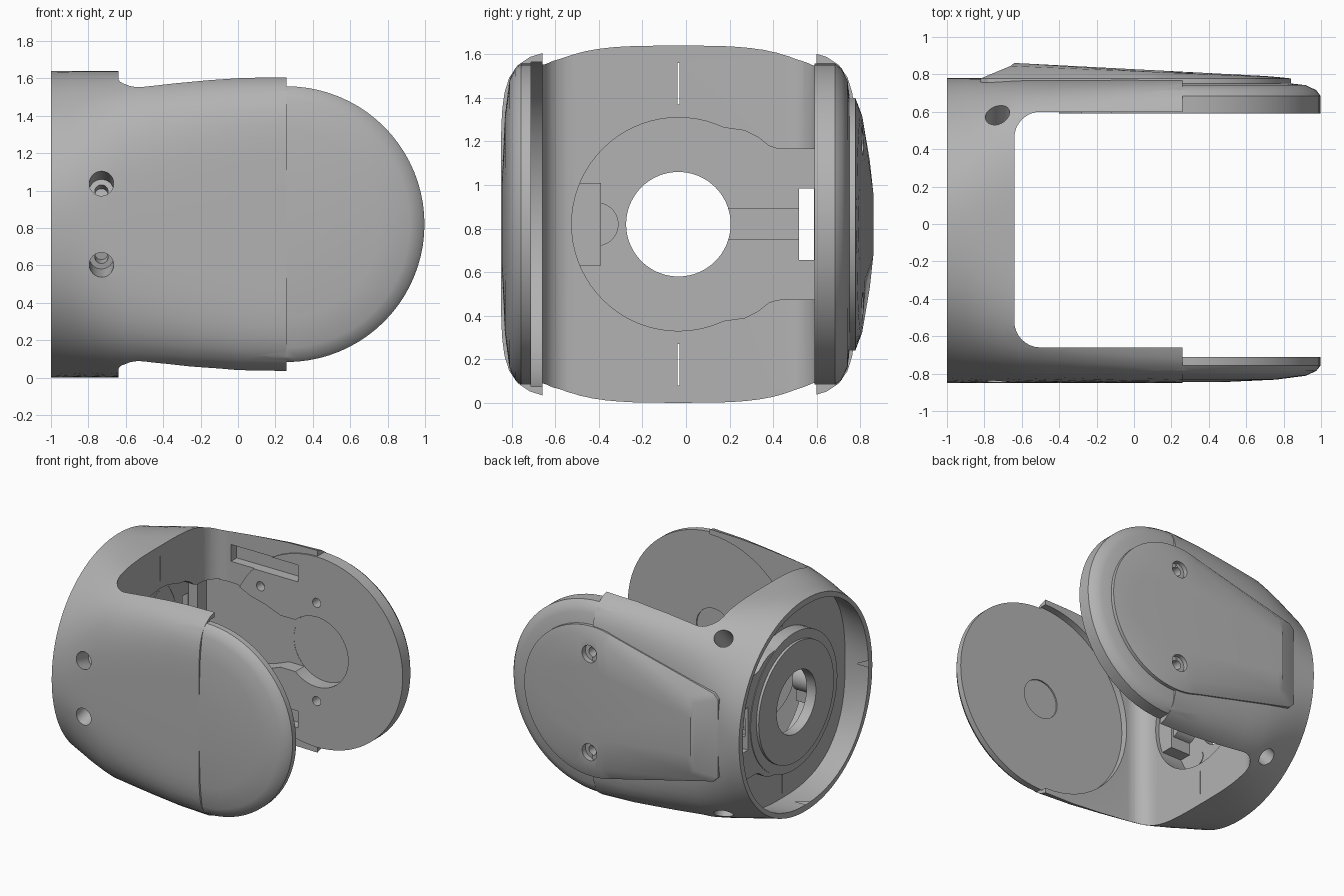
import bpy, bmesh, math
from mathutils import Vector

cube = bpy.data.objects.get("Cube")
if cube:
    bpy.data.objects.remove(cube, do_unlink=True)

grey = bpy.data.materials.new("plain grey")
grey.use_nodes = True
tone = (0.45, 0.45, 0.45, 1)
grey.diffuse_color = tone
grey.node_tree.nodes["Principled BSDF"].inputs["Base Color"].default_value = tone

CY, CZ = -0.035, 0.82      # centre line of the shell
PIVOT = 0.26               # x of the arm disc centres
HALF = 0.815               # half width of the shell


def loft(name, rings):
    """Skin closed rings of equal length and cap both ends."""
    bm = bmesh.new()
    loops = [[bm.verts.new(p) for p in ring] for ring in rings]
    count = len(loops[0])
    for a, b in zip(loops, loops[1:]):
        for i in range(count):
            j = (i + 1) % count
            bm.faces.new((a[i], a[j], b[j], b[i]))
    bm.faces.new(loops[0])
    bm.faces.new(loops[-1])
    bmesh.ops.recalc_face_normals(bm, faces=bm.faces)
    mesh = bpy.data.meshes.new(name)
    bm.to_mesh(mesh)
    bm.free()
    mesh.materials.append(grey)
    ob = bpy.data.objects.new(name, mesh)
    bpy.context.collection.objects.link(ob)
    return ob


def box(x0, x1, y0, y1, z0, z1):
    return loft("block", [[(x, y0, z0), (x, y1, z0), (x, y1, z1), (x, y0, z1)]
                          for x in (x0, x1)])


def tube(start, end, radius, sides=48):
    start, end = Vector(start), Vector(end)
    turn = (end - start).to_track_quat('Z', 'X')
    circle = [turn @ Vector((radius * math.cos(math.tau * i / sides),
                             radius * math.sin(math.tau * i / sides), 0))
              for i in range(sides)]
    return loft("tube", [[c + p for c in circle] for p in (start, end)])


def mirrored(half):
    """Close a half outline by mirroring its second coordinate."""
    return half + [(a, -b) for a, b in reversed(half)]


def combine(target, tool, operation):
    mod = target.modifiers.new("combine", 'BOOLEAN')
    mod.operation, mod.object, mod.solver = operation, tool, 'EXACT'
    bpy.ops.object.select_all(action='DESELECT')
    bpy.context.view_layer.objects.active = target
    target.select_set(True)
    bpy.ops.object.modifier_apply(modifier=mod.name)
    bpy.data.objects.remove(tool, do_unlink=True)


def cut(target, tool):
    combine(target, tool, 'DIFFERENCE')


def add(target, tool):
    combine(target, tool, 'UNION')


def section(x, half_y, half_z, power, sides=96):
    """Rounded-square section across the x axis."""
    ring = []
    for i in range(sides):
        a = math.tau * i / sides
        c, s = math.cos(a), math.sin(a)
        r = (abs(c) ** power + abs(s) ** power) ** (-1 / power)
        ring.append((x, CY + half_y * r * c, CZ + half_z * r * s))
    return ring


# Outer shell, from a round rim to boxy arms
stations = [(-1, 0.82, 2.05), (-0.9, 0.82, 2.35), (-0.8, 0.82, 2.75), (-0.7, 0.82, 3.2),
            (-0.6, 0.82, 3.7), (-0.45, 0.815, 4.2), (-0.25, 0.814, 4.9), (0, 0.812, 6),
            (PIVOT, 0.806, 7)]
body = loft("fork_housing", [section(x, HALF, hz, n) for x, hz, n in stations])

# Gap between the arms, with filleted inner corners
BACK, LOW, HIGH, FILLET = -0.64, -0.66, 0.6, 0.14
outline = [(1.2, LOW)]
for side, centre in ((-1, LOW + FILLET), (1, HIGH - FILLET)):
    steps = range(9) if side < 0 else range(8, -1, -1)
    for i in steps:
        a = math.pi / 2 * i / 8
        outline.append((BACK + FILLET - FILLET * math.sin(a),
                        centre + side * FILLET * math.cos(a)))
outline.append((1.2, HIGH))
cut(body, loft("gap", [[(x, y, z) for x, y in outline] for z in (-0.5, 2.2)]))

# Rear cavity
cut(body, loft("cavity", [section(x, 0.768, 0.772, n)
                          for x, n in ((-1.1, 2.05), (-0.9, 2.3), (-0.8, 2.6))]))


def along(x0, x1, radius, y=CY, z=CZ):
    return tube((x0, y, z), (x1, y, z), radius, 72)


def channel(x0, x1, grow):
    """Shouldered channel from the cup towards the rear arm."""
    half = [(0.1, 0.455), (0.2, 0.44), (0.27, 0.43), (0.33, 0.4), (0.38, 0.36),
            (0.42, 0.347), (0.592 + grow, 0.345)]
    return loft("channel", [[(x, y, CZ + math.copysign(abs(dz) + grow, dz))
                             for y, dz in mirrored(half)] for x in (x0, x1)])


# Bearing cup standing in the cavity, hollow from the fork side
add(body, along(-0.9, -0.68, 0.53))
add(body, channel(-0.895, -0.685, 0.04))
add(body, along(-0.92, -0.88, 0.46))
cut(body, along(-0.84, -0.5, 0.49))
cut(body, channel(-0.838, -0.5, 0))
add(body, box(-0.86, -0.67, -0.56, -0.39, CZ - 0.19, CZ + 0.19))
add(body, along(-0.86, -0.69, 0.1, -0.41))
cut(body, box(-0.87, -0.8, 0.1, 0.53, CZ - 0.07, CZ + 0.07))
cut(body, box(-1.1, -0.6, 0.52, 0.588, CZ - 0.165, CZ + 0.165))
cut(body, along(-1.2, -0.5, 0.24))

# Split slits in the bearing wall
for side in (-1, 1):
    z0, z1 = sorted((CZ + side * 0.55, CZ + side * 0.74))
    cut(body, box(-0.95, -0.6, CY - 0.004, CY + 0.004, z0, z1))


def disc(name, profile, sides=80):
    return loft(name, [[(PIVOT + r * math.cos(math.tau * i / sides), y,
                         CZ + r * math.sin(math.tau * i / sides)) for i in range(sides)]
                       for r, y in profile])


# Round arm ends
add(body, disc("rear_end", [(0.737, 0.59), (0.737, 0.685), (0.715, 0.715), (0.66, 0.742),
                            (0.5, 0.761), (0.2, 0.775)]))
add(body, disc("front_end", [(0.737, -0.705), (0.737, -0.757), (0.715, -0.785),
                             (0.66, -0.811), (0.5, -0.832), (0.2, -0.846)]))


def across(y0, y1, radius, x=PIVOT, z=CZ):
    return tube((x, y0, z), (x, y1, z), radius, 64)


# Round recess and centre mark inside the front arm
cut(body, across(-0.712, -0.5, 0.746))
cut(body, across(-0.722, -0.6, 0.15))

# Keyhole pocket, continuing the channel, and side pockets inside the rear arm
cut(body, across(0.5, 0.7, 0.27))
neck = [(-0.76, 0.343), (-0.42, 0.335), (-0.3, 0.28), (-0.18, 0.25), (-0.05, 0.2), (PIVOT, 0.2)]
cut(body, loft("neck", [[(x, y, CZ + z) for x, z in mirrored(neck)] for y in (0.5, 0.698)]))
for side in (-1, 1):
    z0, z1 = sorted((CZ + side * 0.5, CZ + side * 0.63))
    cut(body, box(-0.48, 0.1, 0.5, 0.67, z0, z1))
    cut(body, across(0.5, 0.95, 0.035, z=CZ + side * 0.38))
    cut(body, across(0.5, 0.66, 0.035, x=-0.22, z=CZ + side * 0.38))

# Stepped radial screw bores round the base
for dy, dz in ((-0.8, 0.215), (0.62, 0.68)):
    for side in (-1, 1):
        ray = Vector((0, dy, side * dz)).normalized()
        hub = Vector((-0.73, CY, CZ))
        cut(body, tube(hub + ray * 0.68, hub + ray * 1.2, 0.065))
        cut(body, tube(hub + ray * 0.6, hub + ray * 0.8, 0.035))

# Domed cover plate on the rear arm
half = [(PIVOT + 0.58 * math.cos(math.radians(a)), 0.58 * math.sin(math.radians(a)))
        for a in range(3, 111, 5)]
half += [(-0.78, 0.34), (-0.82, 0.3)]
rim = mirrored(half)
shoulder = [(-0.66 + (x + 0.82) * 0.87, z * 0.87) for x, z in rim]
crown = [(-0.64 + (x + 0.82) * 0.81, z * 0.45) for x, z in rim]
cover = loft("cover_plate", [
    [(x, 0.72, CZ + z) for x, z in rim],
    [(x, 0.778, CZ + z) for x, z in rim],
    [(x, 0.845 - 0.042 * (x + 0.66), CZ + z) for x, z in shoulder],
    [(x, 0.862 - 0.052 * (x + 0.66), CZ + z) for x, z in crown]])
for side in (-1, 1):
    z = CZ + side * 0.38
    cut(cover, across(0.76, 1, 0.065, z=z))
    cut(cover, across(0.6, 1, 0.035, z=z))

# Screw pads on the cup floor
pads = [along(-0.845, -0.835, 0.055, CY + sy * 0.26, CZ + sz * 0.26)
        for sy in (-1, 1) for sz in (-1, 1)]
for pad in pads:
    pad.name = "screw_pad"

for ob in [body, cover] + pads:
    bpy.ops.object.select_all(action='DESELECT')
    bpy.context.view_layer.objects.active = ob
    ob.select_set(True)
    bpy.ops.object.shade_smooth_by_angle(angle=math.radians(28))
